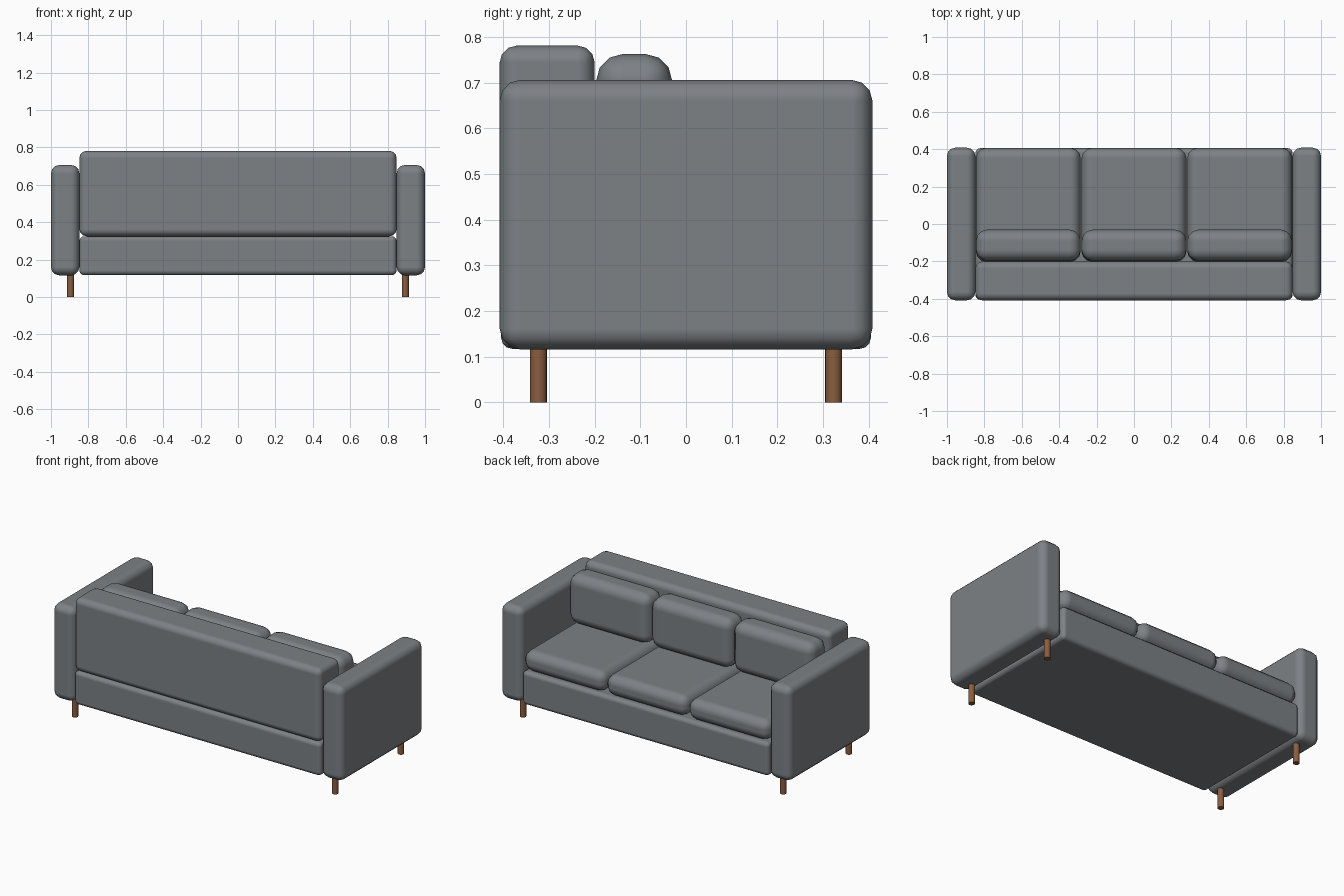
import bpy

if "Cube" in bpy.data.objects:
    bpy.data.objects.remove(bpy.data.objects["Cube"])

def material(name, rgb):
    mat = bpy.data.materials.new(name)
    mat.diffuse_color = (*rgb, 1)
    mat.use_nodes = True
    mat.node_tree.nodes["Principled BSDF"].inputs["Base Color"].default_value = mat.diffuse_color
    return mat

fabric = material("grey_fabric", (0.205, 0.22, 0.235))
wood = material("wood", (0.25, 0.11, 0.05))

def soft_box(name, x, y, z, radius, segments=3):
    """Rounded upholstered box from (min, max) ranges."""
    bpy.ops.mesh.primitive_cube_add(size=1, location=[sum(r) / 2 for r in (x, y, z)])
    ob = bpy.context.object
    ob.name = name
    ob.scale = [r[1] - r[0] for r in (x, y, z)]
    bpy.ops.object.transform_apply(location=False, rotation=False, scale=True)
    bpy.ops.object.shade_smooth()
    # hardened normals keep the big faces flat and the rounding smooth
    bevel = ob.modifiers.new("Soft edges", 'BEVEL')
    bevel.width = radius
    bevel.segments = segments
    bevel.harden_normals = True
    ob.data.materials.append(fabric)
    return ob

# Base frame and backrest
soft_box("base", (-0.848, 0.848), (-0.405, 0.405), (0.117, 0.325), 0.025)
soft_box("backrest", (-0.848, 0.848), (-0.408, -0.2), (0.325, 0.781), 0.037)

# Seat and back cushions, three of each
for i in (-1, 0, 1):
    cx = i * 0.565
    span = (cx - 0.28, cx + 0.28)
    soft_box("seat_cushion", span, (-0.202, 0.407), (0.325, 0.453), 0.055)
    soft_box("back_cushion", span, (-0.197, -0.03), (0.453, 0.763), 0.06)

# Arms and legs on both sides
for s in (-1, 1):
    soft_box("arm", sorted((s * 0.848, s * 1.0)), (-0.408, 0.408), (0.116, 0.706), 0.045)
    for y in (-0.323, 0.323):
        bpy.ops.mesh.primitive_cylinder_add(vertices=16, radius=0.0185, depth=0.13,
                                            location=(s * 0.895, y, 0.065))
        leg = bpy.context.object
        leg.name = "leg"
        leg.data.materials.append(wood)
        bpy.ops.object.shade_smooth_by_angle()
